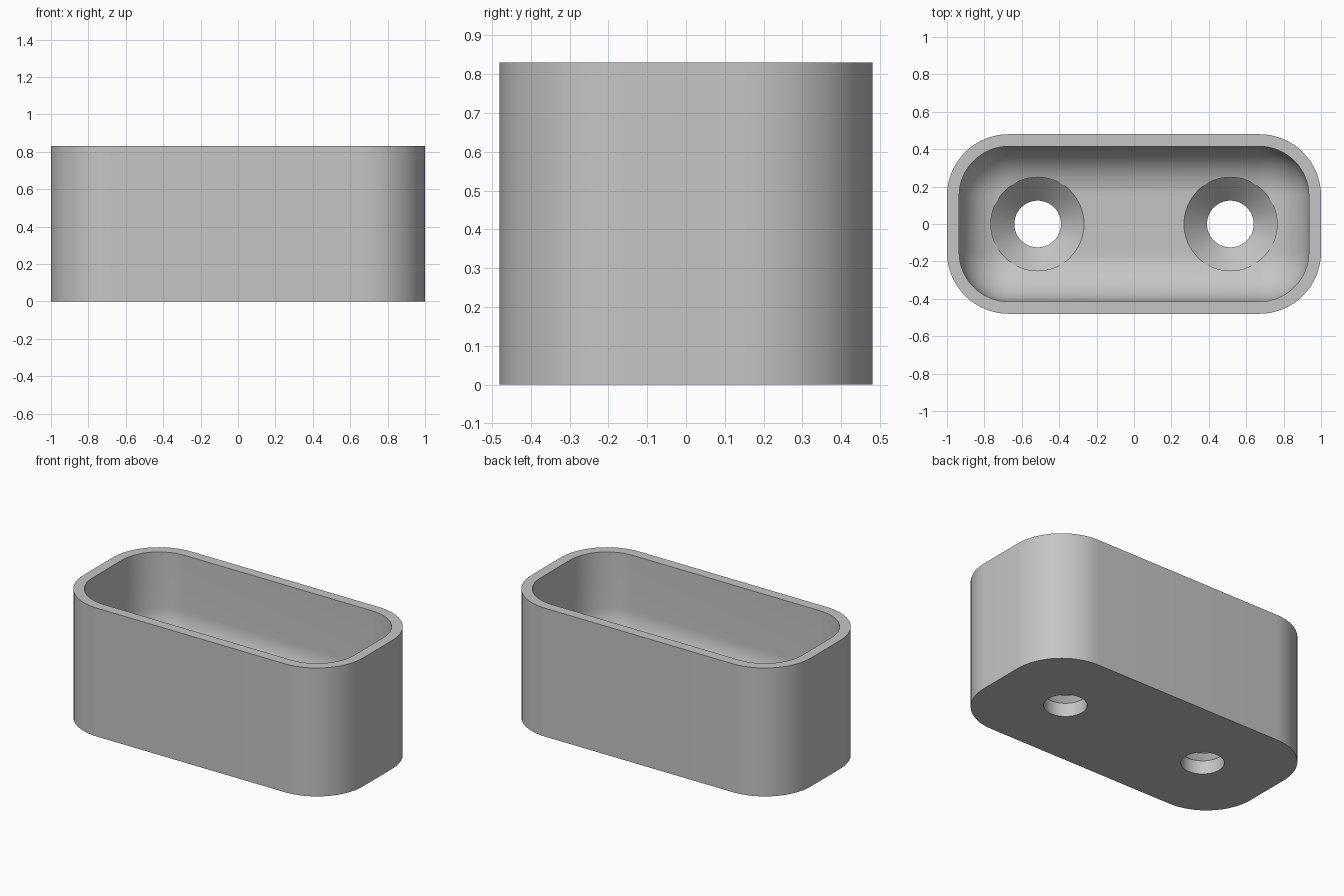
import bpy, bmesh, math

cube = bpy.data.objects.get("Cube")
if cube:
    bpy.data.objects.remove(cube, do_unlink=True)

HALF_X, HALF_Y, HEIGHT, CORNER = 1.0, 0.48, 0.83, 0.33
WALL, FLOOR, FILLET = 0.065, 0.21, 0.26
HOLE_X, HOLE_R, SINK_R, SINK_START = 0.515, 0.125, 0.25, 0.087

grey = bpy.data.materials.new("light grey")
grey.use_nodes = True
colour = (0.56, 0.56, 0.56, 1)
grey.diffuse_color = colour
grey.node_tree.nodes["Principled BSDF"].inputs["Base Color"].default_value = colour


def rounded_rect(inset, z, steps=16):
    """Outline of the box moved inwards by inset, at height z."""
    r = CORNER - inset
    cx, cy = HALF_X - CORNER, HALF_Y - CORNER
    points = []
    for q, (sx, sy) in enumerate([(1, 1), (-1, 1), (-1, -1), (1, -1)]):
        for i in range(steps + 1):
            a = (q + i / steps) * math.pi / 2
            points.append((sx * cx + r * math.cos(a), sy * cy + r * math.sin(a), z))
    return points


def circle(x, r, z, sides=64):
    angles = [2 * math.pi * i / sides for i in range(sides)]
    return [(x + r * math.cos(a), r * math.sin(a), z) for a in angles]


def loft(name, rings):
    """Closed solid through a stack of rings, bottom to top."""
    bm = bmesh.new()
    loops = [[bm.verts.new(p) for p in ring] for ring in rings]
    for low, high in zip(loops, loops[1:]):
        for i in range(len(low)):
            j = (i + 1) % len(low)
            bm.faces.new((low[i], low[j], high[j], high[i]))
    bm.faces.new(loops[0][::-1])
    bm.faces.new(loops[-1])
    mesh = bpy.data.meshes.new(name)
    bm.to_mesh(mesh)
    bm.free()
    mesh.materials.append(grey)
    obj = bpy.data.objects.new(name, mesh)
    bpy.context.collection.objects.link(obj)
    return obj


# Outer body
body = loft("holder_body", [rounded_rect(0, 0), rounded_rect(0, HEIGHT)])

# Cavity with a rounded floor edge
rings = []
for i in range(17):
    a = math.pi / 2 * (1 - i / 16)
    rings.append(rounded_rect(WALL + FILLET * (1 - math.cos(a)),
                              FLOOR + FILLET * (1 - math.sin(a))))
rings.append(rounded_rect(WALL, HEIGHT + 0.1))
cutters = [loft("cavity_cutter", rings)]

# Countersunk screw holes
for side, x in (("right", -HOLE_X), ("left", HOLE_X)):
    cutters.append(loft(side + "_screw_hole_cutter", [
        circle(x, HOLE_R, -0.1), circle(x, HOLE_R, SINK_START),
        circle(x, SINK_R, FLOOR + 0.002), circle(x, SINK_R, FLOOR + 0.15)]))

# Cut the body, then discard the cutters
bpy.ops.object.select_all(action="DESELECT")
body.select_set(True)
bpy.context.view_layer.objects.active = body
for cutter in cutters:
    cutter.hide_render = True
    mod = body.modifiers.new(cutter.name, "BOOLEAN")
    mod.operation, mod.solver, mod.object = "DIFFERENCE", "EXACT", cutter
    bpy.ops.object.modifier_apply(modifier=mod.name)
    bpy.data.objects.remove(cutter, do_unlink=True)

bpy.ops.object.shade_smooth_by_angle(angle=math.radians(25))
